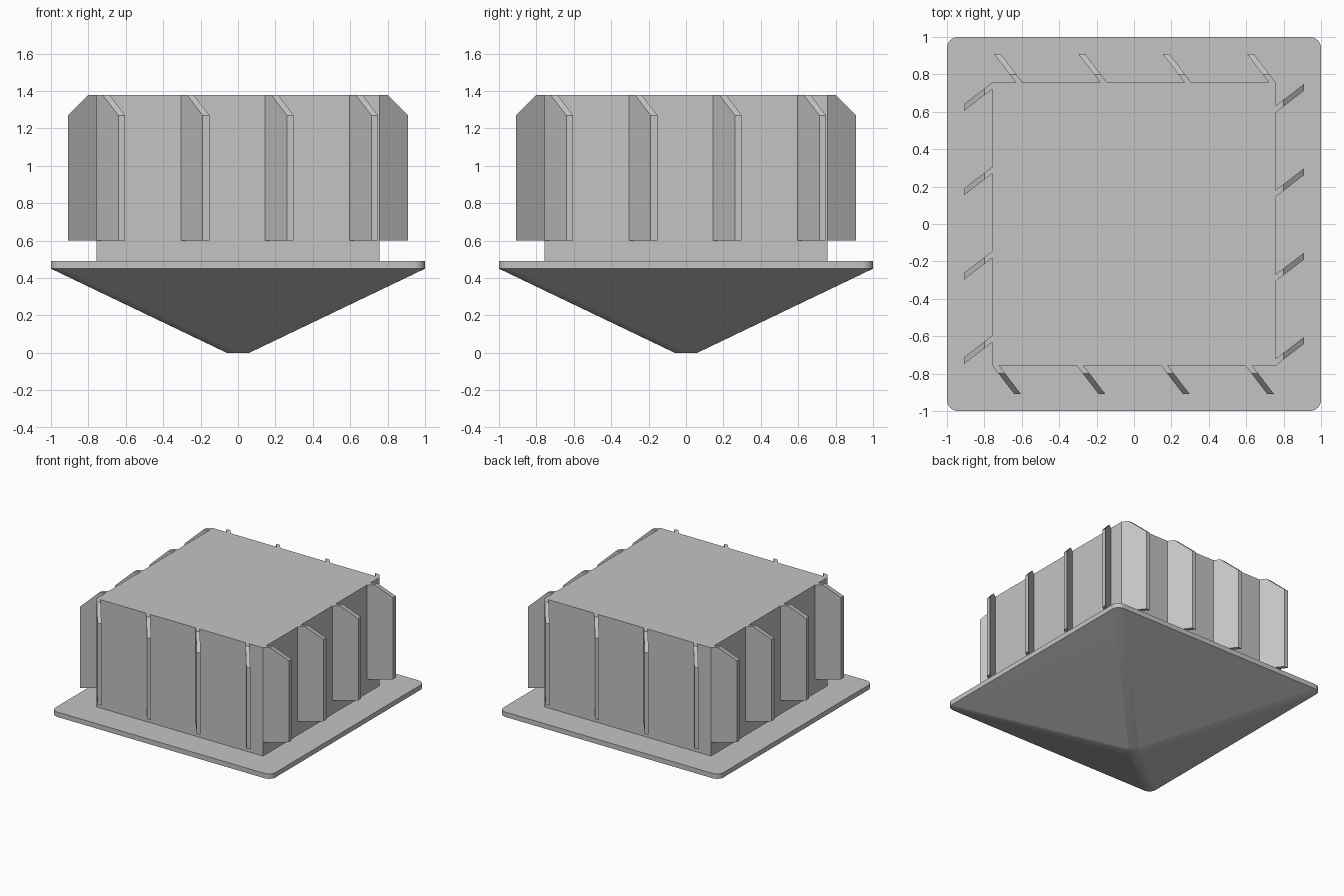
import bpy, bmesh
from math import pi, cos, sin, radians
from mathutils import Vector, Matrix

cube = bpy.data.objects.get("Cube")
if cube:
    bpy.data.objects.remove(cube, do_unlink=True)

grey = bpy.data.materials.new("plain grey")
grey.use_nodes = True
colour = (0.55, 0.55, 0.55, 1)
grey.diffuse_color = colour
grey.node_tree.nodes["Principled BSDF"].inputs["Base Color"].default_value = colour

WALL, TOP = 0.757, 1.38      # half width and top of the body
CORNER = 0.06                # corner radius of the flange


def make_object(name, bm):
    bmesh.ops.remove_doubles(bm, verts=bm.verts, dist=0.0005)
    bmesh.ops.recalc_face_normals(bm, faces=bm.faces)
    mesh = bpy.data.meshes.new(name)
    bm.to_mesh(mesh)
    bm.free()
    mesh.materials.append(grey)
    obj = bpy.data.objects.new(name, mesh)
    bpy.context.collection.objects.link(obj)
    return obj


def rounded_square(bm, inner, z, steps=8):
    ring = []
    for quarter in range(4):
        turn = quarter * pi / 2
        centre = Matrix.Rotation(turn, 3, "Z") @ Vector((inner, inner, z))
        for i in range(steps + 1):
            a = turn + i / steps * pi / 2
            ring.append(bm.verts.new(centre + Vector((cos(a), sin(a), 0)) * CORNER))
    return ring


# Square flange tapering down to a small round point
bm = bmesh.new()
rings = [rounded_square(bm, inner, z)
         for inner, z in ((0, 0), (1 - CORNER, 0.45), (1 - CORNER, 0.49))]
for low, high in zip(rings, rings[1:]):
    for i in range(len(low)):
        j = (i + 1) % len(low)
        bm.faces.new((low[i], low[j], high[j], high[i]))
bm.faces.new(rings[0][::-1])
bm.faces.new(rings[-1])
base = make_object("tapered_flange", bm)
bpy.ops.object.select_all(action="DESELECT")
base.select_set(True)
bpy.context.view_layer.objects.active = base
bpy.ops.object.shade_smooth_by_angle(angle=radians(30))
weighted = base.modifiers.new("weighted normals", "WEIGHTED_NORMAL")
weighted.keep_sharp = True

# Square body
bm = bmesh.new()
bmesh.ops.create_cube(bm, size=1)
bmesh.ops.scale(bm, verts=bm.verts, vec=(2 * WALL, 2 * WALL, TOP - 0.49))
bmesh.ops.translate(bm, verts=bm.verts, vec=(0, 0, (TOP + 0.49) / 2))
make_object("square_body", bm)

# Slanted fins: outline as (distance from centre, height), chamfered at the top
OUTLINE = ((WALL, 0.6), (0.91, 0.6), (0.91, 1.27), (0.80, TOP), (WALL, TOP))
SLANT, THICK, PITCH = 0.765, 0.036, 0.451
for side, name in enumerate(("front", "left", "back", "right")):
    bm = bmesh.new()
    for n in range(4):
        start = -WALL + n * PITCH
        face = bm.faces.new([bm.verts.new((start + (d - WALL) * SLANT, -d, z))
                             for d, z in OUTLINE])
        new = bmesh.ops.extrude_face_region(bm, geom=[face], use_keep_orig=True)
        bmesh.ops.translate(bm, vec=(THICK, 0, 0), verts=[
            v for v in new["geom"] if isinstance(v, bmesh.types.BMVert)])
    bmesh.ops.rotate(bm, verts=bm.verts, cent=(0, 0, 0),
                     matrix=Matrix.Rotation(side * pi / 2, 3, "Z"))
    make_object(name + "_fins", bm)
